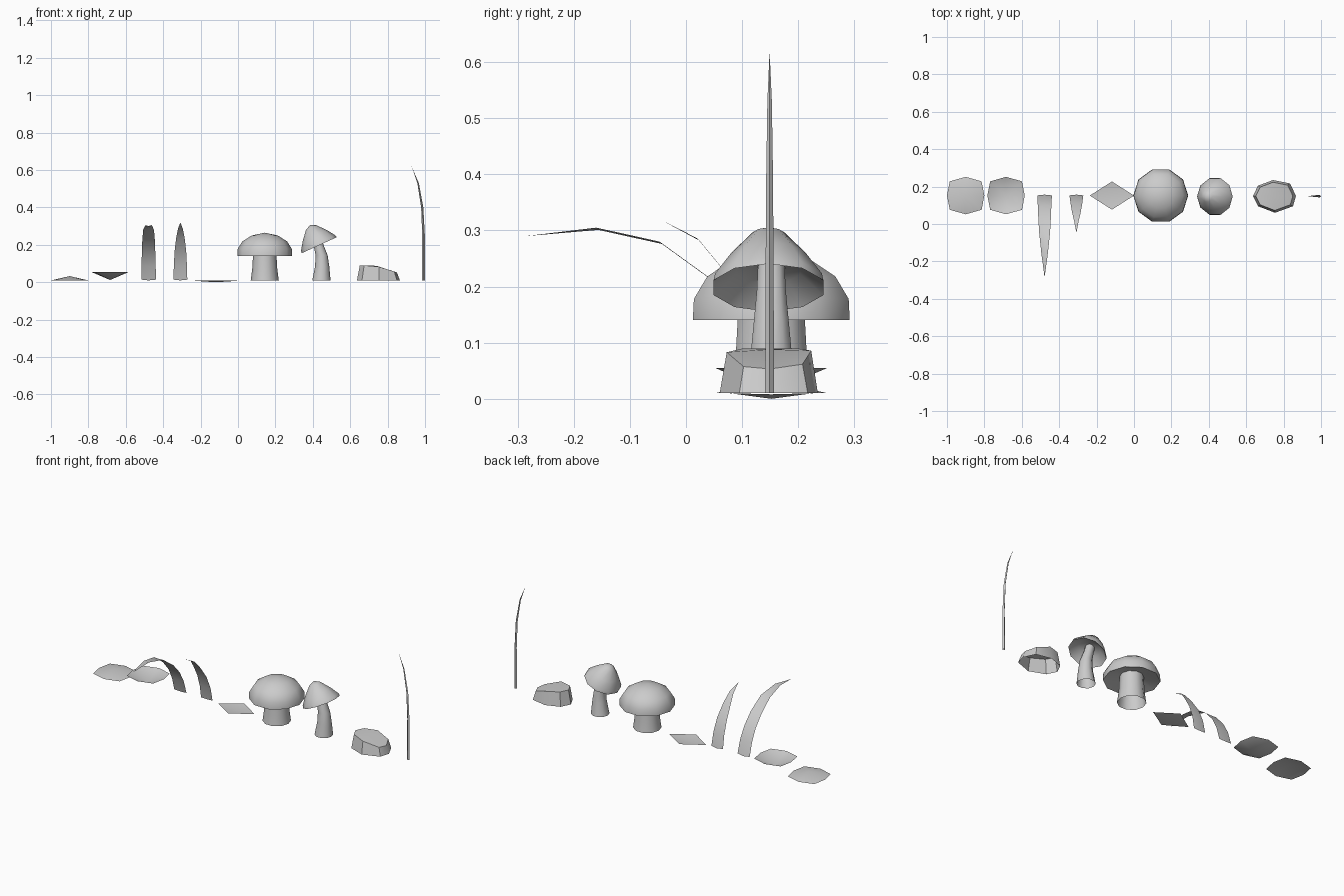
import bpy, bmesh, math
from mathutils import Vector, Matrix

cube = bpy.data.objects.get("Cube")
if cube:
    bpy.data.objects.remove(cube)

Y = 0.152  # common line on which the pieces stand

grey = bpy.data.materials.new("plain grey")
grey.use_nodes = True
grey.diffuse_color = (0.6, 0.6, 0.6, 1)
grey.node_tree.nodes["Principled BSDF"].inputs["Base Color"].default_value = (0.6, 0.6, 0.6, 1)


def finish(name, bm, angle=50, recalc=True):
    """Turn a bmesh into a smooth shaded object."""
    if recalc:
        bmesh.ops.recalc_face_normals(bm, faces=bm.faces)
    mesh = bpy.data.meshes.new(name)
    bm.to_mesh(mesh)
    bm.free()
    mesh.materials.append(grey)
    ob = bpy.data.objects.new(name, mesh)
    bpy.context.collection.objects.link(ob)
    bpy.ops.object.select_all(action='DESELECT')
    ob.select_set(True)
    bpy.context.view_layer.objects.active = ob
    bpy.ops.object.shade_smooth_by_angle(angle=math.radians(angle))
    return ob


def skin(bm, rings, closed=True):
    """Bridge successive rings; a ring of one point closes as a fan."""
    rows = [[bm.verts.new(p) for p in r] for r in rings]
    for a, b in zip(rows, rows[1:]):
        n = max(len(a), len(b))
        for i in range(n if closed else n - 1):
            j = (i + 1) % n
            if len(b) == 1:
                bm.faces.new((a[i], a[j], b[0]))
            elif len(a) == 1:
                bm.faces.new((a[0], b[j], b[i]))
            else:
                bm.faces.new((a[i], a[j], b[j], b[i]))


def ring(r, z, n=10, x=0, y=0):
    if r == 0:
        return [Vector((x, y, z))]
    return [Vector((x + r * math.cos(math.tau * i / n),
                    y + r * math.sin(math.tau * i / n), z)) for i in range(n)]


# Octagonal pads, one domed and one dished
def pad(name, x, rim, middle):
    outline = [(0.1, 0), (0.085, 0.076), (0, 0.1), (-0.085, 0.076),
               (-0.1, 0), (-0.085, -0.076), (0, -0.1), (0.085, -0.076)]
    bm = bmesh.new()
    skin(bm, [[(x + u, Y + v, rim) for u, v in outline], [(x, Y, middle)]])
    finish(name, bm, recalc=False)


pad("domed_pad", -0.9, 0.01, 0.033)
pad("dished_pad", -0.684, 0.055, 0.012)


# Arching blades: folded strips narrowing to a point
def blade(name, x, path):
    bm = bmesh.new()
    rows = [[(x + w, y, z), (x, y + 0.004, z - 0.004), (x - w, y, z)]
            for y, z, w in path[:-1]]
    skin(bm, rows + [[(x, path[-1][0], path[-1][1])]], closed=False)
    bm.faces.ensure_lookup_table()
    # the last row fans wrap once only, so the strip stays open
    finish(name, bm, recalc=False)


blade("long_blade", -0.478, [(0.153, 0.014, 0.039), (0.13, 0.09, 0.038), (0.095, 0.155, 0.036),
                             (0.04, 0.217, 0.034), (-0.047, 0.28, 0.029),
                             (-0.16, 0.305, 0.017), (-0.285, 0.29, 0)])
blade("short_blade", -0.308, [(0.153, 0.014, 0.037), (0.138, 0.09, 0.035), (0.108, 0.165, 0.031),
                              (0.062, 0.235, 0.023), (0.02, 0.286, 0.013), (-0.047, 0.32, 0)])

# Flat diamond leaf with a shallow dip
bm = bmesh.new()
skin(bm, [[(0.0, Y, 0.008), (-0.118, Y + 0.075, 0.01), (-0.236, Y, 0.008), (-0.118, Y - 0.075, 0.01)],
          [(-0.118, Y, 0)]])
finish("diamond_leaf", bm, recalc=False)


# Mushrooms: hollow stem and lathed cap with a dished underside
def cap(name, profile, place):
    bm = bmesh.new()
    skin(bm, [ring(r, z) for r, z in profile])
    bm.transform(place)
    finish(name, bm)


def stem(name, path):
    bm = bmesh.new()
    skin(bm, [ring(r, z, 10, x, Y) for x, z, r in path])
    finish(name, bm, recalc=False)


stem("broad_stem", [(0.143, 0.01, 0.075), (0.143, 0.07, 0.067), (0.143, 0.175, 0.061)])
cap("broad_cap", [(0, 0.17), (0.06, 0.165), (0.147, 0.14), (0.145, 0.178), (0.12, 0.218),
                  (0.07, 0.25), (0, 0.265)], Matrix.Translation((0.143, Y, 0)))

stem("leaning_stem", [(0.446, 0.01, 0.049), (0.45, 0.085, 0.038), (0.447, 0.145, 0.032),
                      (0.432, 0.195, 0.027), (0.418, 0.24, 0.025)])
cap("leaning_cap", [(0, 0.04), (0.06, 0.035), (0.103, 0), (0.1, 0.014), (0.07, 0.058),
                    (0.03, 0.104), (0, 0.118)],
    Matrix.Translation((0.434, Y - 0.005, 0.198)) @ Matrix.Rotation(math.radians(-24.5), 4, 'Y'))

# Open bottomed rock with a sloping top
base = [(0.866, 0.15), (0.834, 0.217), (0.743, 0.235), (0.663, 0.205),
        (0.636, 0.15), (0.663, 0.095), (0.754, 0.06), (0.85, 0.095)]


def top_height(x):
    return 0.09 - max(0, x - 0.73) * 0.31


def inset(f):
    pts = [(0.745 + (x - 0.745) * f, 0.15 + (y - 0.15) * f) for x, y in base]
    return [(x, y, top_height(x)) for x, y in pts]


bm = bmesh.new()
skin(bm, [[(x, y, 0.01) for x, y in base], inset(0.86), [(0.74, 0.15, 0.088)]])
finish("rock", bm, angle=40, recalc=False)

# Thin reed bending over at the tip
bm = bmesh.new()
reed = [(0.992, 0.01, 0.008), (0.992, 0.25, 0.007), (0.985, 0.4, 0.006),
        (0.963, 0.53, 0.004), (0.928, 0.62, 0)]
skin(bm, [ring(r, z, 4, x, Y - 0.003) for x, z, r in reed])
finish("reed", bm, angle=60, recalc=False)
